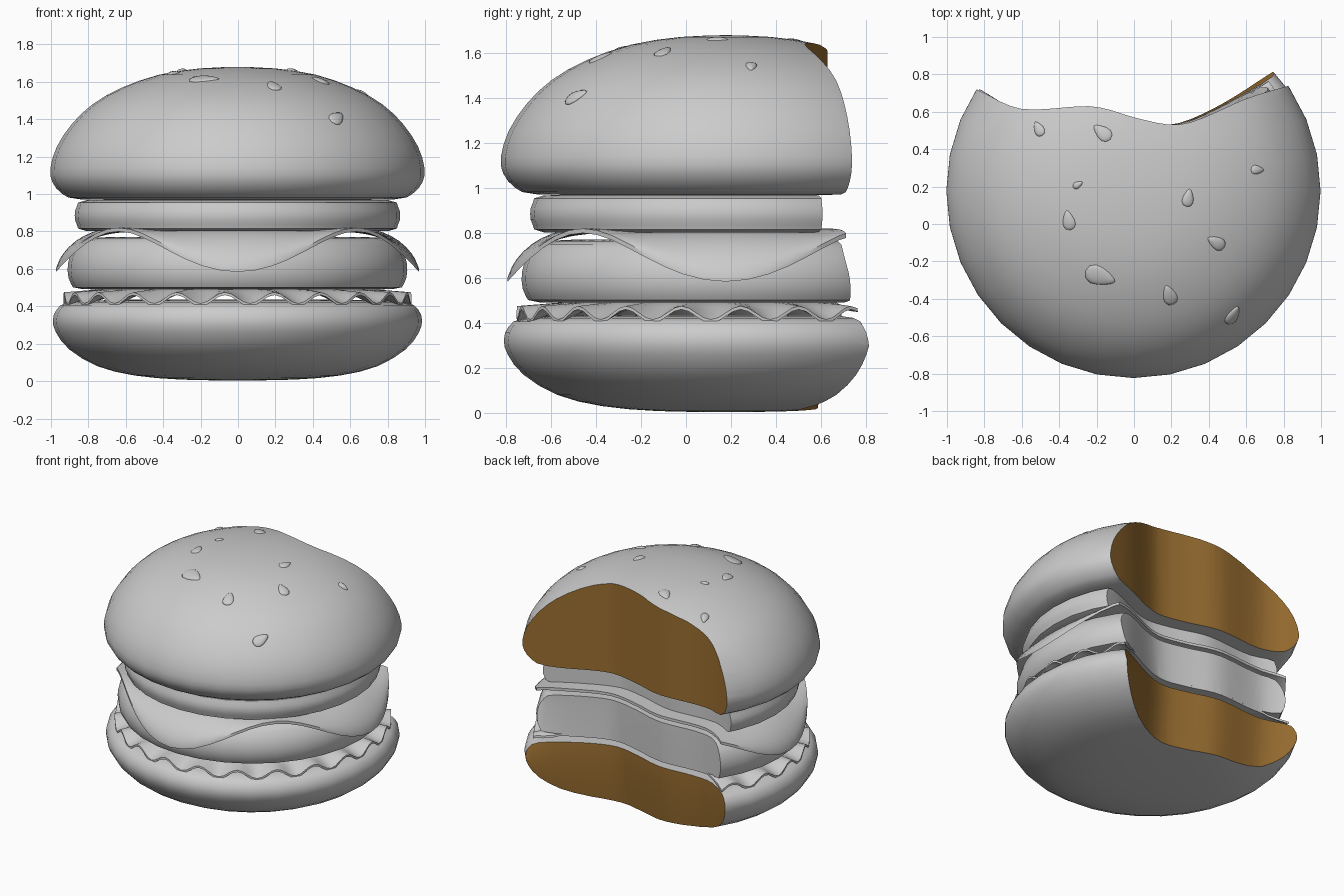
import bpy, bmesh, math
from mathutils import Vector

if "Cube" in bpy.data.objects:
    bpy.data.objects.remove(bpy.data.objects["Cube"])

CX, CY = -0.003, 0.177      # axis of the stacked layers


def spline(pts, k=3):
    """Catmull-Rom through a few points."""
    out = []
    for i in range(len(pts) - 1):
        p = [Vector(pts[min(max(i + j, 0), len(pts) - 1)]) for j in (-1, 0, 1, 2)]
        for s in range(k):
            t = s / k
            out.append(0.5 * (2 * p[1] + (p[2] - p[0]) * t
                              + (2 * p[0] - 5 * p[1] + 4 * p[2] - p[3]) * t * t
                              + (3 * p[1] - p[0] - 3 * p[2] + p[3]) * t ** 3))
    return out + [Vector(pts[-1])]


def finish(bm, name):
    bmesh.ops.recalc_face_normals(bm, faces=bm.faces)
    me = bpy.data.meshes.new(name)
    bm.to_mesh(me)
    bm.free()
    ob = bpy.data.objects.new(name, me)
    bpy.context.collection.objects.link(ob)
    return ob


def layer(name, rows, n=32):
    """Closed round body: rows are functions angle -> (r, z); ends are poles."""
    bm = bmesh.new()
    rings = []
    for i, row in enumerate(rows):
        if i in (0, len(rows) - 1):
            rings.append([bm.verts.new((CX, CY, row(0)[1]))] * n)
            continue
        ring = []
        for j in range(n):
            a = 2 * math.pi * j / n
            r, z = row(a)
            ring.append(bm.verts.new((CX + r * math.cos(a), CY + r * math.sin(a), z)))
        rings.append(ring)
    for a, b in zip(rings, rings[1:]):
        for j in range(n):
            k = (j + 1) % n
            bm.faces.new(list(dict.fromkeys((a[j], a[k], b[k], b[j]))))
    return finish(bm, name)


def lathe(name, pts, k=2):
    return layer(name, [lambda a, p=p: (max(p[0], 0), p[1]) for p in spline(pts, k)])


def sheet(name, surf, radii, thick, n):
    """Thin draped sheet: surf(fraction, angle) -> (r, z)."""
    top = [lambda a, f=f: surf(f, a) for f in radii]
    bot = [lambda a, f=f: (surf(f, a)[0], surf(f, a)[1] - thick) for f in reversed(radii)]
    return layer(name, top + bot, n)


# Materials for the buns: plain crust and brown bitten face
crust = bpy.data.materials.new("crust")
crust.diffuse_color = (0.8, 0.8, 0.8, 1)
crust.use_nodes = True
crust.node_tree.nodes["Principled BSDF"].inputs["Base Color"].default_value = crust.diffuse_color
crumb = bpy.data.materials.new("crumb")
crumb.diffuse_color = (0.32, 0.155, 0.03, 1)
crumb.use_nodes = True
crumb.node_tree.nodes["Principled BSDF"].inputs["Base Color"].default_value = crumb.diffuse_color

# Wavy bite outline, low and high
LOW = [(-1.25, .95), (-.85, .735), (-.6, .61), (-.23, .62), (0, .56), (.2, .53),
       (.45, .63), (.76, .825), (1.2, 1.1)]
HIGH = [(-1.25, .9), (-.86, .73), (-.6, .615), (-.23, .63), (0, .57), (.2, .53),
        (.35, .56), (.6, .67), (.85, .745), (1.25, .85)]


def at_x(line, x):
    for p, q in zip(line, line[1:]):
        if x <= q[0]:
            return p[1] + (q[1] - p[1]) * (x - p[0]) / (q[0] - p[0])
    return line[-1][1]


def bite_cutter(name, dy):
    low, high = spline(LOW, 4), spline(HIGH, 4)
    xs = [-1.2 + 2.4 * i / 40 for i in range(41)]
    bm = bmesh.new()
    loops = []
    for z, line, d in ((-.2, low, -.06), (.3, low, 0), (.7, high, 0), (2, high, 0)):
        pts = [(x, at_x(line, x) + dy + d, z) for x in xs] + [(1.2, 2, z), (-1.2, 2, z)]
        loops.append([bm.verts.new(p) for p in pts])
    m = len(loops[0])
    for a, b in zip(loops, loops[1:]):
        for j in range(m):
            k = (j + 1) % m
            bm.faces.new((a[j], a[k], b[k], b[j]))
    bm.faces.new(loops[0])
    bm.faces.new(loops[-1])
    for f in bm.faces:
        f.material_index = 1
    ob = finish(bm, name)
    ob.data.materials.append(crust)
    ob.data.materials.append(crumb)
    ob.hide_render = True
    return ob


# Layers from bottom to top
bottom_bun = lathe("bottom_bun", [(0, .003), (.3, .008), (.55, .03), (.75, .08), (.9, .17),
                                  (.97, .26), (.987, .325), (.965, .385), (.89, .422),
                                  (.6, .435), (0, .435)])
top_bun = [(.0, .97), (.5, .97), (.84, .972), (.935, 1.0), (.99, 1.065), (1.0, 1.14),
           (.965, 1.255), (.885, 1.375), (.775, 1.48), (.62, 1.568), (.42, 1.638),
           (.2, 1.672), (0, 1.68)]
top_bun_ob = lathe("top_bun", top_bun)
patty = lathe("patty", [(0, .49), (.5, .49), (.83, .492), (.89, .52), (.908, .59), (.898, .66),
                        (.86, .728), (.79, .765), (.5, .772), (0, .772)])
tomato = lathe("tomato_slice", [(0, .80), (.5, .80), (.81, .803), (.858, .835), (.87, .885),
                                (.858, .935), (.81, .967), (.5, .97), (0, .97)])


def lettuce_surf(f, a):
    g = max(0, (f - .8) / .2)
    return .93 * f, .49 + g * (-.045 + .03 * math.sin(22 * a))


def cheese_surf(f, a):
    c = math.cos(4 * a)
    r = f * (.935 + .035 * c)
    u = max(0, (f - .66) / .34) * .97
    g = (1 - math.sqrt(1 - u * u)) / .757
    return r, .82 - g * (.108 + .108 * c)


lettuce = sheet("lettuce", lettuce_surf, [0, .4, .8, .85, .9, .95, 1], .015, 176)
cheese = sheet("cheese", cheese_surf, [0, .4, .66, .74, .8, .85, .89, .93, .96, .98, 1], .02, 64)

# Take the bite out of every layer
bite, deep_bite = bite_cutter("bite_cutter", 0), bite_cutter("deep_bite_cutter", -.11)
for ob in (bottom_bun, top_bun_ob, patty, tomato, lettuce, cheese):
    if ob in (bottom_bun, top_bun_ob):
        ob.data.materials.append(crust)
        ob.data.materials.append(crumb)
    mod = ob.modifiers.new("bite", 'BOOLEAN')
    mod.operation = 'DIFFERENCE'
    mod.solver = 'EXACT'
    mod.object = deep_bite if ob is tomato else bite
    bpy.ops.object.select_all(action='DESELECT')
    ob.select_set(True)
    bpy.context.view_layer.objects.active = ob
    bpy.ops.object.modifier_apply(modifier=mod.name)
    bpy.ops.object.shade_smooth_by_angle(angle=math.radians(40))
for c in (bite, deep_bite):
    bpy.data.objects.remove(c)

# Sesame seeds: x, y, direction in degrees, half length
DOME = [(p[0], p[1]) for p in reversed(spline(top_bun[5:], 2))]
SEEDS = [(-.51, .51, 120, .045), (-.17, .49, 140, .06), (-.3, .21, 30, .03), (.29, .14, 80, .05),
         (-.35, .02, 100, .055), (.44, -.10, 150, .055), (-.18, -.28, -20, .085),
         (.19, -.38, 110, .06), (.53, -.49, 80, .06), (.66, .29, 0, .04)]
for i, (x, y, deg, size) in enumerate(SEEDS):
    off = Vector((x - CX, y - CY, 0))
    r = off.length
    z = at_x(DOME, r)
    slope = (at_x(DOME, r + .03) - at_x(DOME, r - .03)) / .06
    nrm = (Vector((0, 0, 1)) - off.normalized() * slope).normalized()
    u = Vector((math.cos(math.radians(deg)), math.sin(math.radians(deg)), 0))
    u = (u - nrm * u.dot(nrm)).normalized()
    v = nrm.cross(u)
    bm = bmesh.new()
    bmesh.ops.create_uvsphere(bm, u_segments=12, v_segments=8, radius=1)
    for vert in bm.verts:
        p = vert.co.copy()
        taper = 1 - .45 * p.x
        vert.co = (Vector((x, y, z)) + u * p.x * size + v * p.y * size * .6 * taper
                   + nrm * (p.z * .014 - .003))
    seed = finish(bm, f"sesame_seed_{i + 1}")
    for f in seed.data.polygons:
        f.use_smooth = True
